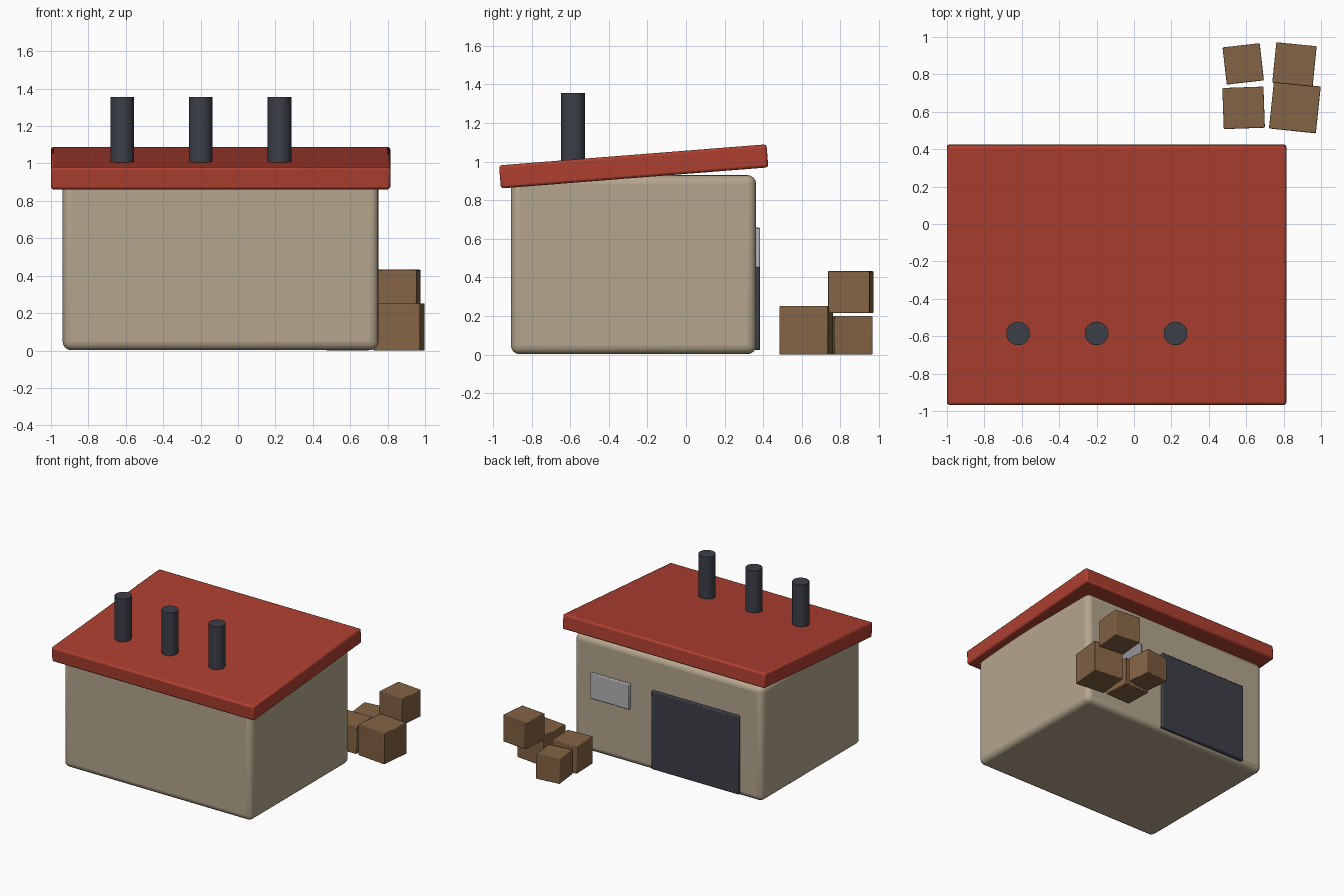
import bpy
from math import radians

if "Cube" in bpy.data.objects:
    bpy.data.objects.remove(bpy.data.objects["Cube"])


def material(name, rgb):
    m = bpy.data.materials.new(name)
    m.diffuse_color = (*rgb, 1)
    m.use_nodes = True
    m.node_tree.nodes["Principled BSDF"].inputs["Base Color"].default_value = m.diffuse_color
    return m


WALL = material("wall_plaster", (0.46, 0.38, 0.27))
ROOF = material("red_roof", (0.42, 0.05, 0.03))
DARK = material("dark_metal", (0.045, 0.05, 0.065))
GLASS = material("pale_grey", (0.45, 0.45, 0.47))
WOOD = material("wood", (0.23, 0.125, 0.058))


def finish(ob, name, mat, bevel=0.0, segments=2):
    ob.name = name
    ob.data.materials.append(mat)
    if bevel:
        b = ob.modifiers.new("bevel", 'BEVEL')
        b.width = bevel
        b.segments = segments
    bpy.ops.object.shade_smooth_by_angle(angle=radians(35))
    return ob


def box(name, centre, size, mat, bevel, segments=2, rot=(0, 0, 0)):
    bpy.ops.mesh.primitive_cube_add(size=1, location=centre)
    ob = bpy.context.object
    ob.scale = size
    bpy.ops.object.transform_apply(location=False, rotation=False, scale=True)
    ob.rotation_euler = [radians(a) for a in rot]
    return finish(ob, name, mat, bevel, segments)


# Main building and tilted roof slab
box("building_body", (-0.093, -0.272, 0.466), (1.688, 1.27, 0.928), WALL, 0.045, 4)
box("roof", (-0.093, -0.271, 0.975), (1.815, 1.39, 0.12), ROOF, 0.014, 2, (4.5, 0, 0))

# Row of three chimneys
for i, x in enumerate((-0.62, -0.2, 0.222)):
    bpy.ops.mesh.primitive_cylinder_add(vertices=32, radius=0.063, depth=0.4,
                                        location=(x, -0.585, 1.155))
    finish(bpy.context.object, f"chimney_{i + 1}", DARK)

# Loading door and window on the back wall
box("loading_door", (-0.348, 0.363, 0.341), (0.784, 0.042, 0.635), DARK, 0.008)
box("window", (0.418, 0.363, 0.553), (0.35, 0.042, 0.205), GLASS, 0.006)

# Crates behind the building: x, y, base z, side, turn
crates = ((0.584, 0.856, 0.0, 0.2, 6.5),
          (0.858, 0.853, 0.215, 0.217, -5.7),
          (0.586, 0.621, 0.0, 0.22, 2),
          (0.86, 0.623, 0.0, 0.252, -6))
for i, (x, y, z, s, turn) in enumerate(crates):
    box(f"crate_{i + 1}", (x, y, z + s / 2), (s, s, s), WOOD, 0.005, 2, (0, 0, turn))
